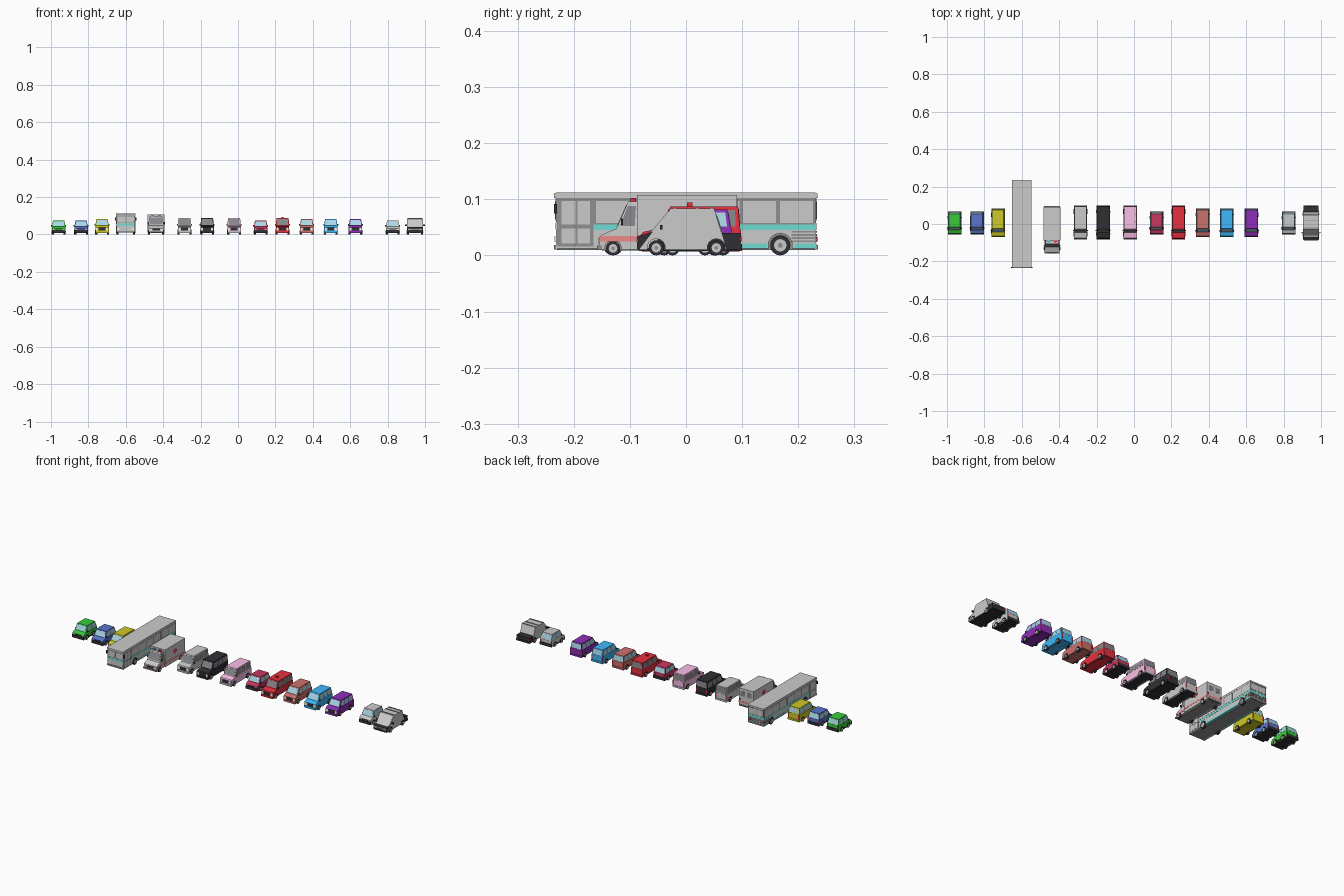
import bpy, bmesh, math

if "Cube" in bpy.data.objects:
    bpy.data.objects.remove(bpy.data.objects["Cube"])

COL = dict(black=(.03, .03, .035), dark=(.28, .28, .28), glass=(.4, .68, .8), smoke=(.24, .24, .26),
           green=(.04, .6, .04), navy=(.1, .18, .6), olive=(.62, .58, .02), pink=(.95, .52, .8),
           crimson=(.58, .04, .12), red=(.8, .03, .05), brick=(.6, .17, .15), blue=(.05, .48, .95),
           purple=(.27, .03, .48), teal=(.16, .72, .67), stripe=(.85, .25, .25), amber=(.95, .5, .1),
           lamp=(.95, .93, .8))
MATS = {}


def finish(name, bm, col):
    bmesh.ops.recalc_face_normals(bm, faces=bm.faces[:])
    me = bpy.data.meshes.new(name)
    bm.to_mesh(me)
    bm.free()
    ob = bpy.data.objects.new(name, me)
    bpy.context.collection.objects.link(ob)
    if col:
        if col not in MATS:
            MATS[col] = bpy.data.materials.new(col)
            MATS[col].diffuse_color = (*COL[col], 1)
        me.materials.append(MATS[col])
    return ob


def profile(name, cx, pts, hw, col=None):
    """Side outline (y, z) spanned across x; hw is a half width or a function of z."""
    f = hw if callable(hw) else (lambda z: hw)
    bm = bmesh.new()
    rows = [[bm.verts.new((cx + s * f(z), y, z)) for y, z in pts] for s in (-1, 1)]
    n = len(pts)
    for r in rows:
        bm.faces.new(r)
    for i in range(n):
        j = (i + 1) % n
        bm.faces.new((rows[0][i], rows[0][j], rows[1][j], rows[1][i]))
    return finish(name, bm, col)


def box(name, x, y, z, col=None):
    """Box from (min, max) ranges."""
    return profile(name, sum(x) / 2, [(y[0], z[0]), (y[1], z[0]), (y[1], z[1]), (y[0], z[1])],
                   (x[1] - x[0]) / 2, col)


def pair(name, cx, x, y, z, col=None):
    """Mirrored boxes either side of cx."""
    box(name + "_right", (cx + x[0], cx + x[1]), y, z, col)
    box(name + "_left", (cx - x[1], cx - x[0]), y, z, col)


def disc(name, x, y, z, r, depth, col):
    ring = [(y + r * math.cos(a * math.tau / 16), z + r * math.sin(a * math.tau / 16)) for a in range(16)]
    profile(name, x, ring, depth / 2, col)


def wheels(cx, hw, ys, r):
    for y in ys:
        for s in (-1, 1):
            disc("tyre", cx + s * (hw - .005), y, r, r, .011, "black")
            disc("wheel_rim", cx + s * (hw - .0045), y, r, r * .62, .0115, None)
            disc("hub_cap", cx + s * (hw - .004), y, r, r * .25, .0125, "dark")


def underside(y0, y1, zb, ys, r):
    """Bottom edge running front to back with wheel arches cut in."""
    pts = [(y0, zb)]
    for y in ys:
        a0 = math.asin((zb - r) / (r * 1.2))
        for i in range(9):
            a = math.pi - a0 - (math.pi - 2 * a0) * i / 8
            pts.append((y + 1.2 * r * math.cos(a), r + 1.2 * r * math.sin(a)))
    return pts + [(y1, zb)]


def lerp(a, b, t):
    return (a[0] + (b[0] - a[0]) * t, a[1] + (b[1] - a[1]) * t)


def glazing(cx, base0, top0, top1, base1, hwf, glass, splits, rear=True):
    """Side, front and rear windows of a cabin given by its four outline corners."""
    wide = lambda z: hwf(z) + .0006
    for a, b in splits:
        lo, hi = lerp(base0, base1, a), lerp(base0, base1, b)
        tl, th = lerp(top0, top1, a), lerp(top0, top1, b)
        profile("side_window", cx, [lerp(lo, tl, .1), lerp(lo, tl, .84), lerp(hi, th, .84), lerp(hi, th, .1)],
                wide, glass)
    inner = lambda z: hwf(z) - .004
    ends = [("windshield", base0, top0, -1)] + ([("rear_window", base1, top1, 1)] if rear else [])
    for name, b, t, s in ends:
        p, q = lerp(b, t, .1), lerp(b, t, .88)
        profile(name, cx, [p, q, (q[0] + s * .0009, q[1]), (p[0] + s * .0009, p[1])], inner, glass)


def car(cx, col, y0, y1, h, belt, cowl, rf, rr, glass, splits, floor=None, bumper="black", r=.0125,
        hw=.036, taper=.005, skirt=False):
    zb = .009
    ys = (y0 + .027, y1 - .031)
    hood = belt - .006
    # lower body with arches, chassis filling between the wheels
    profile("car_body", cx, underside(y0, y1, zb, ys, r) + [(y1, belt), (cowl, belt), (y0 + .004, hood),
                                                            (y0, hood - .005)], hw, col)
    box("chassis", (cx - hw + .011, cx + hw - .011), (y0 + .002, y1 - .002), (.007, .026), floor)
    # cabin and windows
    hwf = lambda z: hw - .001 - taper * (z - belt) / (h - belt)
    cab = [(cowl, belt), (rf, h), (rr, h), (y1 - .001, belt)]
    profile("cabin", cx, cab, hwf, col)
    glazing(cx, *cab, hwf, glass, splits)
    # bumpers, lights, mirrors
    top = .024 if skirt else .018
    box("front_bumper", (cx - hw, cx + hw), (y0 - .004, y0 + .004), (.008, top), bumper)
    box("rear_bumper", (cx - hw, cx + hw), (y1 - .004, y1 + .003), (.008, top), bumper)
    box("grille", (cx - .018, cx + .018), (y0 - .0008, y0 + .002), (top + .002, hood - .006), "black")
    pair("headlight", cx, (.021, .032), (y0 - .001, y0 + .002), (top + .002, hood - .005), "lamp")
    pair("tail_light", cx, (.028, .035), (y1 - .002, y1 + .001), (top + .004, belt - .004), "red")
    pair("mirror", cx, (hw - .002, hw + .004), (cowl + .008, cowl + .012), (belt + .001, belt + .008), "black")
    if skirt:
        pair("side_sill", cx, (hw - .002, hw + .0006), (ys[0] + r * 1.2, ys[1] - r * 1.2), (.008, .015), "black")
    wheels(cx, hw, ys, r)


TWO = [(.08, .5), (.55, .92)]
THREE = [(.06, .34), (.38, .64), (.68, .95)]

# small hatchbacks
for x, c in ((-.959, "green"), (-.839, "navy"), (.121, "crimson"), (.827, None)):
    car(x, c, -.051, .065, .074, .042, -.031, -.016, .054, "glass", TWO, "black", skirt=True)

# mid-size wagons
for x, c in ((-.727, "olive"), (.367, "brick"), (.496, "blue"), (.628, "purple")):
    car(x, c, -.066, .081, .082, .048, -.044, -.025, .074, "glass", THREE, c, bumper=c)

# tall boxy vans
for x, c, b in ((-.286, None, None), (-.165, "black", "black"), (-.021, "pink", None), (.238, "red", "red")):
    car(x, c, -.08, .097, .087, .048, -.045, -.028, .093, "smoke", THREE,
        c if c == "red" else "black", bumper=b, taper=.003, r=.0135)
box("roof_beacon", (.232, .244), (.002, .012), (.086, .094), "red")

# city bus
cx, hw, ys = -.6, .05, (-.13, .168)
profile("bus_body", cx, underside(-.232, .232, .012, ys, .018) + [(.232, .104), (-.232, .104)], hw)
box("bus_floor", (cx - .037, cx + .037), (-.23, .23), (.01, .04), "dark")
profile("bus_roof", cx, [(-.235, .102), (.234, .102), (.234, .11), (.23, .112), (-.231, .112), (-.235, .11)], .051)
box("window_band", (cx - hw - .0006, cx + hw + .0006), (-.165, .231), (.055, .103), "dark")
for i in range(6):
    a = -.16 + i * .0655
    box("bus_window", (cx - hw - .0012, cx + hw + .0012), (a, a + .0585), (.058, .097))
box("door_frame", (cx - hw - .0006, cx + hw + .0006), (-.23, -.165), (.016, .103), "dark")
for a, b in ((-.222, -.197), (-.193, -.171)):
    for z in ((.021, .048), (.055, .097)):
        box("door_panel", (cx - hw - .0012, cx + hw + .0012), (a, b), z)
box("teal_stripe", (cx - hw - .0009, cx + hw + .0009), (-.164, .2325), (.045, .055), "teal")
for a, b in ((-.106, .144), (.193, .2325)):
    box("teal_sill", (cx - hw - .0009, cx + hw + .0009), (a, b), (.012, .021), "teal")
for i in range(4):
    box("engine_louvre", (cx - hw - .001, cx + hw + .001), (.188, .2335), (.024 + i * .0055, .027 + i * .0055), "dark")
for s, name in ((-1, "front"), (1, "rear")):
    ends = lambda d: tuple(sorted((s * .228, s * (.232 + d))))
    box(name + "_window_frame", (cx - .047, cx + .047), ends(.0008), (.061, .101), "dark")
    pair(name + "_window_glass", cx, (.001, .044), ends(.0014), (.065, .096))
    box(name + "_teal_stripe", (cx - hw, cx + hw), ends(.001), (.047, .058), "teal")
    box(name + "_bumper", (cx - hw, cx + hw), ends(.003), (.011, .019), "dark")
    pair(name + "_lamp", cx, (.034, .045), ends(.002), (.025, .034), "red" if s > 0 else "lamp")
pair("bus_mirror", cx, (.05, .057), (-.235, -.23), (.075, .092), "black")
wheels(cx, hw, ys, .018)

# ambulance
cx, hw, ys = -.438, .042, (-.13, .052)
profile("ambulance_cab", cx, underside(-.155, -.085, .011, ys[:1], .0125) +
        [(-.085, .05), (-.124, .048), (-.15, .037), (-.155, .032)], .04)
cab = [(-.124, .048), (-.103, .096), (-.086, .096), (-.086, .048)]
taper = lambda z: .039 - .004 * (z - .048) / .048
profile("cab_top", cx, cab, taper)
glazing(cx, *cab, taper, "smoke", [(.12, .85)], rear=False)
profile("patient_box", cx, underside(-.087, .091, .011, ys[1:], .0125) + [(.091, .108), (-.087, .108)], .0455)
box("ambulance_floor", (cx - .03, cx + .03), (-.15, .088), (.009, .03), "dark")
box("front_red_stripe", (cx - .0408, cx + .0408), (-.153, -.086), (.025, .035), "stripe")
box("side_red_stripe", (cx - .0462, cx + .0462), (-.086, .0915), (.027, .036), "stripe")
box("cross_upright", (cx - .0463, cx + .0463), (-.005, .005), (.055, .085), "red")
box("cross_bar", (cx - .0463, cx + .0463), (-.015, .015), (.065, .075), "red")
box("rear_door_seam", (cx - .0006, cx + .0006), (.089, .0916), (.02, .1), "dark")
pair("rear_door_window", cx, (.006, .034), (.089, .0918), (.066, .092), "smoke")
pair("ambulance_tail_light", cx, (.036, .043), (.089, .0922), (.04, .05), "red")
box("ambulance_front_bumper", (cx - .041, cx + .041), (-.159, -.15), (.01, .018), "dark")
box("ambulance_rear_bumper", (cx - .042, cx + .042), (.088, .096), (.011, .017), "dark")
box("ambulance_grille", (cx - .02, cx + .02), (-.1562, -.15), (.021, .031), "black")
pair("ambulance_headlight", cx, (.024, .037), (-.1565, -.15), (.022, .031), "lamp")
pair("ambulance_mirror", cx, (.038, .047), (-.116, -.112), (.054, .066), "black")
box("beacon_red", (cx + .01, cx + .026), (-.099, -.089), (.095, .102), "red")
box("beacon_blue", (cx - .026, cx - .01), (-.099, -.089), (.095, .102), "blue")
wheels(cx, .043, ys, .0125)

# futuristic wedge truck with full-height side plates
cx, hw, ys = .946, .041, (-.053, .054)
profile("wedge_lower_body", cx, underside(-.086, .097, .01, ys, .0135) +
        [(.097, .04), (-.06, .042), (-.086, .034)], hw, "black")
box("wedge_floor", (cx - .03, cx + .03), (-.084, .095), (.008, .03), "black")
profile("wedge_cabin", cx, [(-.066, .038), (-.027, .084), (.05, .084), (.064, .038)], .04)
profile("wedge_hood", cx, [(-.082, .012), (-.088, .03), (-.06, .044), (-.05, .044), (-.05, .012)], .038)
for s in (-1, 1):
    profile("side_plate", cx + s * .0412, underside(-.083, .072, .011, ys, .0135) + [(.05, .084), (-.027, .084)], .001)
for y in (-.02, .02, .046):
    box("roof_bar", (cx - .041, cx + .041), (y - .002, y + .002), (.083, .087), "dark")
box("wedge_rear_bumper", (cx - .041, cx + .041), (.093, .1), (.01, .02), "black")
pair("wedge_headlight", cx, (.022, .036), (-.0885, -.08), (.024, .029), "lamp")
pair("wedge_tail_light", cx, (.03, .039), (.095, .0985), (.026, .034), "red")
pair("wedge_mirror", cx, (.041, .054), (-.046, -.042), (.046, .054), "black")
wheels(cx, .043, ys, .0135)

for m in bpy.data.materials:
    if m.users and not m.is_grease_pencil:
        m.use_nodes = True
        m.node_tree.nodes["Principled BSDF"].inputs["Base Color"].default_value = m.diffuse_color
